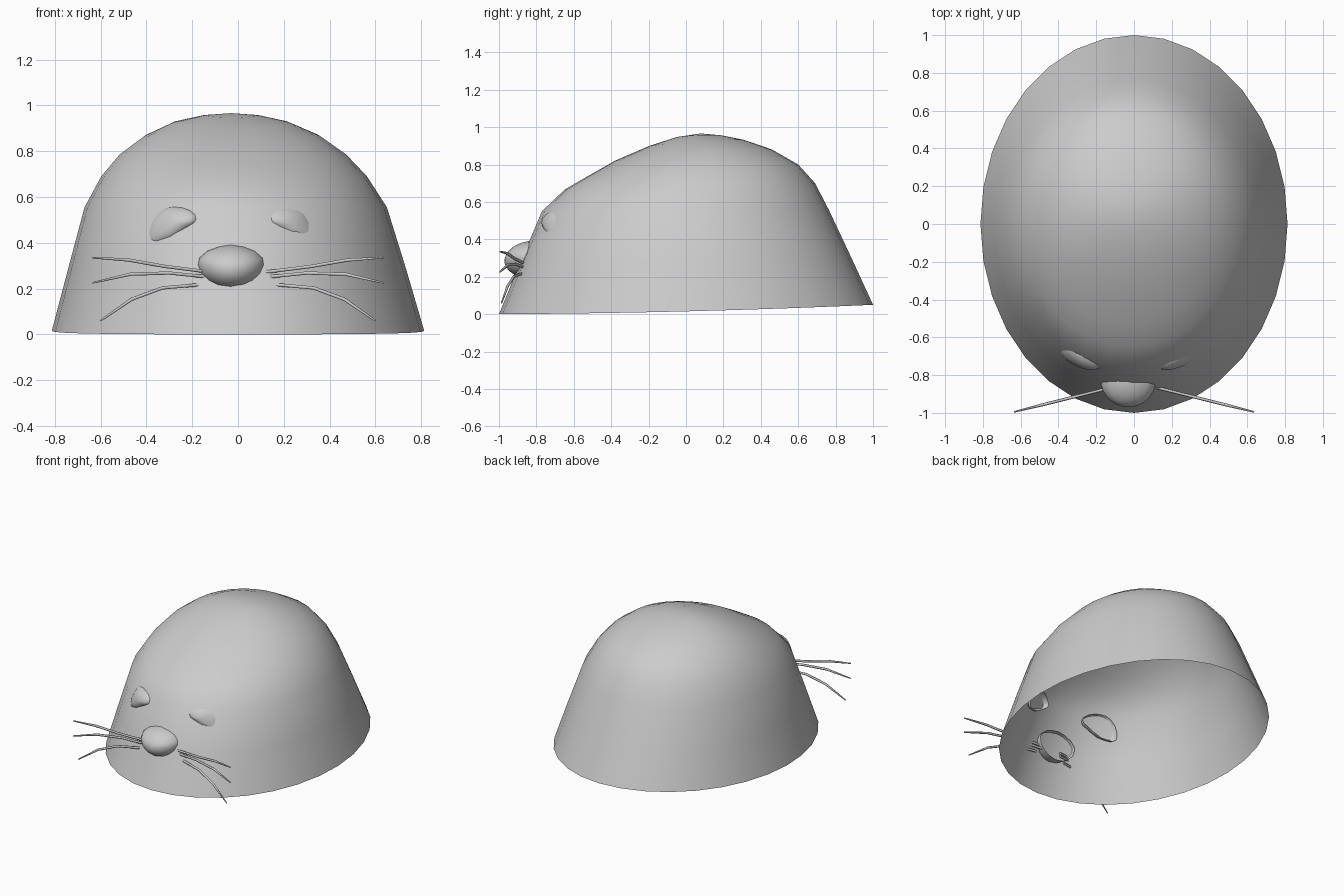
import bpy, bmesh, math

if "Cube" in bpy.data.objects:
    bpy.data.objects.remove(bpy.data.objects["Cube"])

CX = -0.025  # the face sits slightly off the centre line


def loft(name, rings, tip):
    """Open shell: skin closed rings of equal length and cap the last with a fan."""
    bm = bmesh.new()
    loops = [[bm.verts.new(p) for p in ring] for ring in rings]
    n = len(loops[0])
    for a, b in zip(loops, loops[1:]):
        for i in range(n):
            j = (i + 1) % n
            bm.faces.new((a[i], a[j], b[j], b[i]))
    top = bm.verts.new(tip)
    for i in range(n):
        bm.faces.new((loops[-1][i], loops[-1][(i + 1) % n], top))
    bmesh.ops.recalc_face_normals(bm, faces=bm.faces[:])
    # an open shell must face away from its rim
    c = [sum(p[k] for p in rings[0]) / n for k in range(3)]
    f = top.link_faces[0]
    if sum(f.normal[k] * (tip[k] - c[k]) for k in range(3)) < 0:
        bmesh.ops.reverse_faces(bm, faces=bm.faces[:])
    me = bpy.data.meshes.new(name)
    bm.to_mesh(me)
    bm.free()
    for p in me.polygons:
        p.use_smooth = True
    ob = bpy.data.objects.new(name, me)
    bpy.context.collection.objects.link(ob)
    return ob


# Body shell: front y, front z, back y, back z, half width, side z, x shift
levels = [
    (-1.00, 0.00, 1.00, 0.05, 0.813, 0.015, 0),
    (-0.885, 0.28, 0.885, 0.30, 0.738, 0.285, -0.004),
    (-0.77, 0.55, 0.765, 0.555, 0.66, 0.555, -0.01),
    (-0.65, 0.665, 0.69, 0.70, 0.58, 0.69, -0.017),
    (-0.53, 0.735, 0.60, 0.80, 0.495, 0.785, -0.022),
    (-0.38, 0.82, 0.46, 0.88, 0.385, 0.865, -0.025),
    (-0.20, 0.898, 0.31, 0.932, 0.25, 0.927, -0.03),
    (-0.05, 0.947, 0.19, 0.956, 0.12, 0.957, -0.03),
]
SEG = 32
rings = []
for yf, zf, yb, zb, w, zs, cx in levels:
    ring = []
    for i in range(SEG):
        t = math.tau * i / SEG
        s, c = math.sin(t), math.cos(t)
        ring.append((cx + w * s,
                     (yf + yb) / 2 + (yb - yf) / 2 * c,
                     zs + (zb - zf) / 2 * c + ((zb + zf) / 2 - zs) * c * c))
    rings.append(ring)
loft("body", rings, (-0.03, 0.08, 0.966))


def dome(name, outline, centre, rim, depth, steps=7):
    """Hollow rounded cap bulging towards -y from a rim surface y = rim(x, z)."""
    cx, cz = centre
    rings = []
    for k in range(steps):
        a = math.pi / 2 * k / steps
        r, d = math.cos(a), depth * math.sin(a)
        ring = []
        for x, z in outline:
            px, pz = cx + (x - cx) * r, cz + (z - cz) * r
            ring.append((px, rim(px, pz) - d, pz))
        rings.append(ring)
    loft(name, rings, (cx, rim(cx, cz) - depth, cz))


# Eyes: teardrops mirrored about the face centre
eye = [(-.40, .42), (-.395, .395), (-.375, .385), (-.345, .39), (-.30, .402),
       (-.25, .435), (-.205, .468), (-.18, .487), (-.173, .505), (-.18, .525),
       (-.205, .545), (-.24, .557), (-.275, .56), (-.315, .553), (-.35, .53),
       (-.38, .49), (-.395, .45)]
for side, name in ((1, "eye_left"), (-1, "eye_right")):
    def place(x):
        return CX + side * (x - CX)
    dome(name, [(place(x), z) for x, z in eye], (place(-.285), .485),
         lambda x, z: -0.69 - 0.45 * (side * (x - CX) + 0.26) + 0.2 * (z - .48), 0.07)

# Nose: rounded triangle
half = [(0, .393), (.055, .384), (.105, .365), (.14, .335), (.147, .305),
        (.135, .265), (.105, .232), (.06, .206), (0, .195)]
nose = [(CX - .005 + x, z) for x, z in half] + \
       [(CX - .005 - x, z) for x, z in half[-2:0:-1]]
dome("nose", nose, (CX - .005, .295), lambda x, z: -0.825 - 0.15 * (.295 - z), 0.145)

# Whiskers: three thin tapered strands per side
strands = {
    "upper": [(.08, .268), (.16, .277), (.32, .297), (.48, .325), (.635, .335)],
    "middle": [(.08, .247), (.14, .252), (.30, .268), (.47, .263), (.635, .225)],
    "lower": [(.12, .214), (.18, .216), (.33, .203), (.465, .153), (.60, .06)],
}
for key, pts in strands.items():
    for side, label in ((-1, "left"), (1, "right")):
        cu = bpy.data.curves.new("whisker_%s_%s" % (key, label), "CURVE")
        cu.dimensions = "3D"
        cu.bevel_depth = 0.008
        cu.bevel_resolution = 1
        cu.use_fill_caps = True
        sp = cu.splines.new("POLY")
        sp.points.add(len(pts) - 1)
        for i, (p, (x, z)) in enumerate(zip(sp.points, pts)):
            p.co = (side * x, -0.836 - 0.25 * x, z, 1)
            p.radius = 1 if i < len(pts) - 1 else 0.5
        bpy.context.collection.objects.link(bpy.data.objects.new(cu.name, cu))
